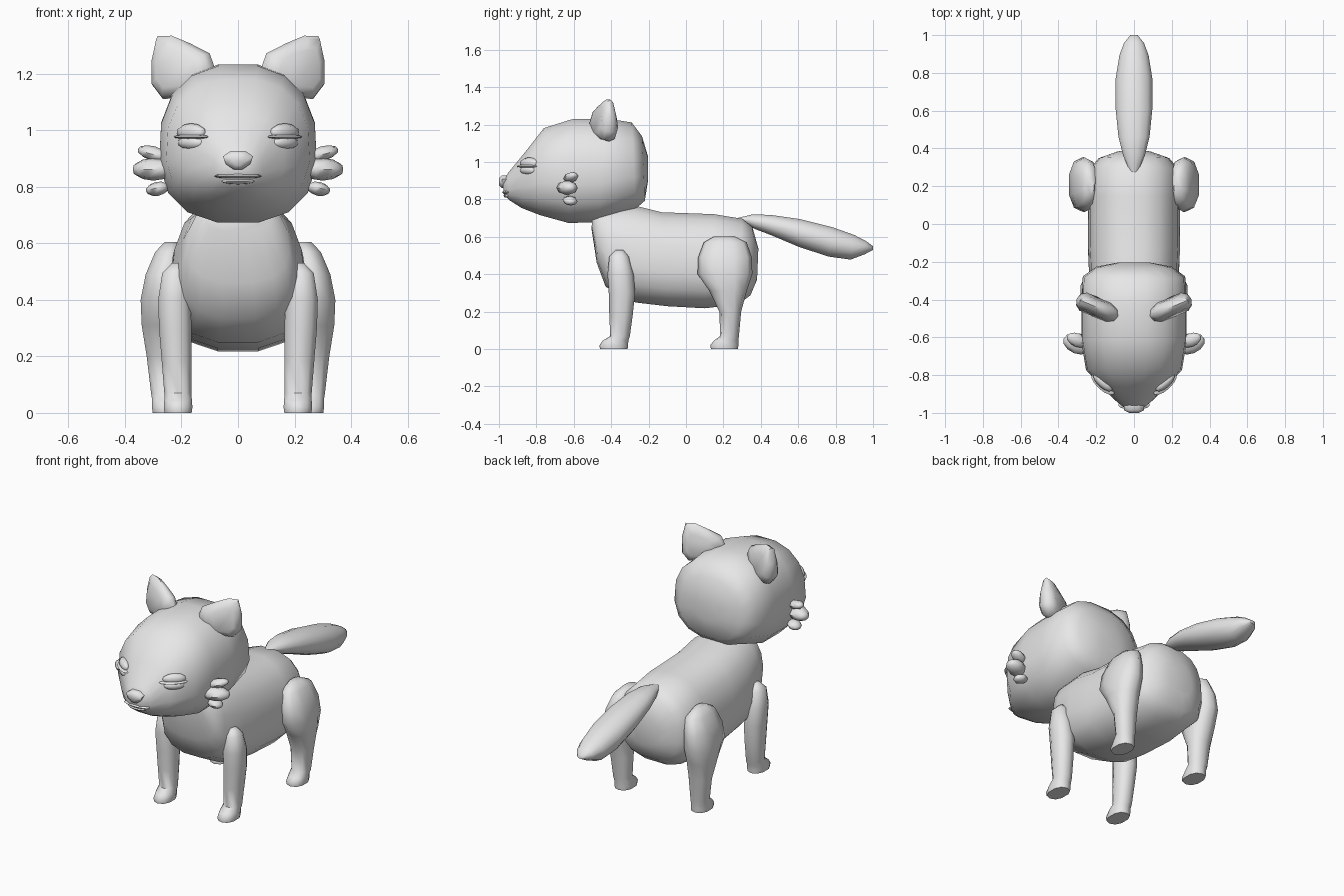
import bpy, bmesh, math
from mathutils import Matrix, Vector

grey = bpy.data.materials.new("plain grey")
grey.diffuse_color = (0.8, 0.8, 0.8, 1)


def finish(name, bm, angle=55):
    bmesh.ops.recalc_face_normals(bm, faces=bm.faces)
    me = bpy.data.meshes.new(name)
    bm.to_mesh(me)
    bm.free()
    me.materials.append(grey)
    me.shade_smooth()
    me.set_sharp_from_angle(angle=math.radians(angle))
    ob = bpy.data.objects.new(name, me)
    bpy.context.collection.objects.link(ob)
    return ob


def skin(bm, rings):
    """Bridge equal vertex rings and cap both ends."""
    rows = [[bm.verts.new(p) for p in r] for r in rings]
    n = len(rows[0])
    for a, b in zip(rows, rows[1:]):
        for i in range(n):
            j = (i + 1) % n
            bm.faces.new((a[i], a[j], b[j], b[i]))
    bm.faces.new(rows[0])
    bm.faces.new(rows[-1])


def loft(name, rings, n=14, power=2.3, taper=0.0):
    """Each ring: y,z of one side, y,z of the opposite side, half width, centre x."""
    out = []
    for r in rings:
        ya, za, yb, zb, w = r[:5]
        cx = r[5] if len(r) > 5 else 0
        ring = []
        for k in range(n):
            t = 2 * math.pi * (k + 0.5) / n
            c, s = math.cos(t), math.sin(t)
            c = math.copysign(abs(c) ** (2 / power), c)
            s = math.copysign(abs(s) ** (2 / power), s)
            ring.append((cx + w * c * (1 - taper * s),
                         (ya + yb) / 2 + (ya - yb) / 2 * s,
                         (za + zb) / 2 + (za - zb) / 2 * s))
        out.append(ring)
    bm = bmesh.new()
    skin(bm, out)
    return finish(name, bm)


def blob(name, centre, size, turn=0.0, tilt=0.0, u=8, v=6):
    """Low-poly ellipsoid with its long axis on x, turned about z after a tilt about y."""
    bm = bmesh.new()
    m = (Matrix.Translation(centre) @ Matrix.Rotation(turn, 4, 'Z')
         @ Matrix.Rotation(tilt, 4, 'Y') @ Matrix.Diagonal((*size, 1))
         @ Matrix.Rotation(math.pi / 2, 4, 'Y'))
    bmesh.ops.create_uvsphere(bm, u_segments=u, v_segments=v, radius=1, matrix=m)
    return finish(name, bm)


# Body, from chest to rump
loft("body", [
    (-.50, .74, -.505, .64, .11), (-.46, .76, -.478, .46, .18),
    (-.40, .77, -.43, .33, .205), (-.27, .77, -.27, .245, .235),
    (-.13, .735, -.10, .225, .242), (.15, .725, .10, .214, .242),
    (.30, .70, .28, .235, .235), (.355, .655, .345, .285, .185),
    (.387, .54, .38, .37, .09)], n=16, power=2.5, taper=0.10)

# Head, from muzzle to back of skull
loft("head", [
    (-.98, .895, -.975, .83, .045), (-.95, .945, -.945, .795, .085),
    (-.86, 1.055, -.88, .752, .165), (-.76, 1.185, -.78, .712, .255),
    (-.61, 1.233, -.63, .670, .28), (-.43, 1.238, -.47, .672, .28),
    (-.29, 1.215, -.27, .745, .272), (-.235, 1.14, -.22, .79, .20),
    (-.203, 1.03, -.203, .90, .08)], n=16, power=2.4, taper=0.05)

# Tail
loft("tail", [
    (.27, .70, .28, .68, .02), (.36, .722, .37, .64, .06),
    (.46, .718, .46, .605, .085), (.61, .697, .60, .545, .10),
    (.78, .655, .76, .492, .10), (.90, .612, .88, .476, .08),
    (.96, .580, .955, .505, .055), (1.0, .55, 1.0, .53, .02)], n=12, power=2.1)

# Nose and mouth
loft("nose", [
    (-1.0, .915, -1.0, .875, .025), (-.985, .93, -.985, .858, .052),
    (-.955, .93, -.955, .858, .05)], n=8, power=2, taper=-.3)
blob("upper_lip", (0, -.957, .838), (.085, .028, .010))
blob("lower_lip", (0, -.952, .820), (.058, .025, .012))

for side, s in (("right", 1), ("left", -1)):
    # Front leg with paw
    loft(f"front_leg_{side}", [
        (-.335, .53, -.375, .53, .02, s * .215), (-.305, .495, -.41, .495, .048, s * .222),
        (-.28, .40, -.42, .40, .060, s * .225), (-.272, .30, -.413, .30, .060, s * .222),
        (-.285, .18, -.41, .18, .055, s * .217), (-.30, .07, -.405, .07, .050, s * .213),
        (-.308, .045, -.445, .045, .051, s * .212), (-.31, .02, -.463, .02, .053, s * .212),
        (-.312, 0, -.460, 0, .050, s * .212)], n=10)
    # Hind leg with wide thigh and paw
    loft(f"hind_leg_{side}", [
        (.255, .605, .155, .605, .025, s * .235), (.325, .57, .095, .57, .052, s * .243),
        (.352, .49, .065, .49, .070, s * .260), (.355, .40, .062, .40, .080, s * .268),
        (.325, .31, .125, .31, .076, s * .268), (.295, .20, .178, .20, .066, s * .260),
        (.283, .07, .183, .07, .054, s * .256), (.28, .045, .15, .045, .052, s * .254),
        (.28, .02, .130, .02, .054, s * .253), (.278, 0, .133, 0, .051, s * .253)], n=10)

    # Ear: an outline swept through its thickness, set diagonally on the skull
    outline = [(.075, 1.20), (.10, 1.272), (.17, 1.308), (.235, 1.335), (.285, 1.333),
               (.303, 1.25), (.303, 1.16), (.265, 1.11), (.17, 1.12)]
    layers = []
    for depth, scale in ((-.05, .62), (-.032, .90), (0, 1), (.032, .88), (.048, .55)):
        ring = []
        for x, z in outline:
            px, pz = .22 + (x - .22) * scale, 1.22 + (z - 1.22) * scale
            thin = 1 - max(0, (pz - 1.2) / .25)
            ring.append((s * (px - .35 * depth), -.485 + (px - .09) * .42 + depth * thin, pz))
        layers.append(ring)
    bm = bmesh.new()
    skin(bm, layers)
    finish(f"ear_{side}", bm)

    # Closed eye: upper lid, lower lid and lash line
    turn = s * math.radians(43)
    blob(f"upper_eyelid_{side}", (s * .165, -.838, .993), (.066, .028, .032), turn)
    blob(f"lower_eyelid_{side}", (s * .165, -.842, .956), (.060, .028, .026), turn)
    blob(f"lash_line_{side}", (s * .165, -.846, .977), (.080, .032, .009), turn)

    # Cheek fur tufts
    turn = s * math.radians(22)
    blob(f"upper_cheek_tuft_{side}", (s * .300, -.615, .918), (.060, .036, .026), turn, -s * .25)
    blob(f"middle_cheek_tuft_{side}", (s * .300, -.635, .862), (.078, .052, .040), turn)
    blob(f"lower_cheek_tuft_{side}", (s * .285, -.620, .793), (.042, .040, .025), turn, s * .2)
